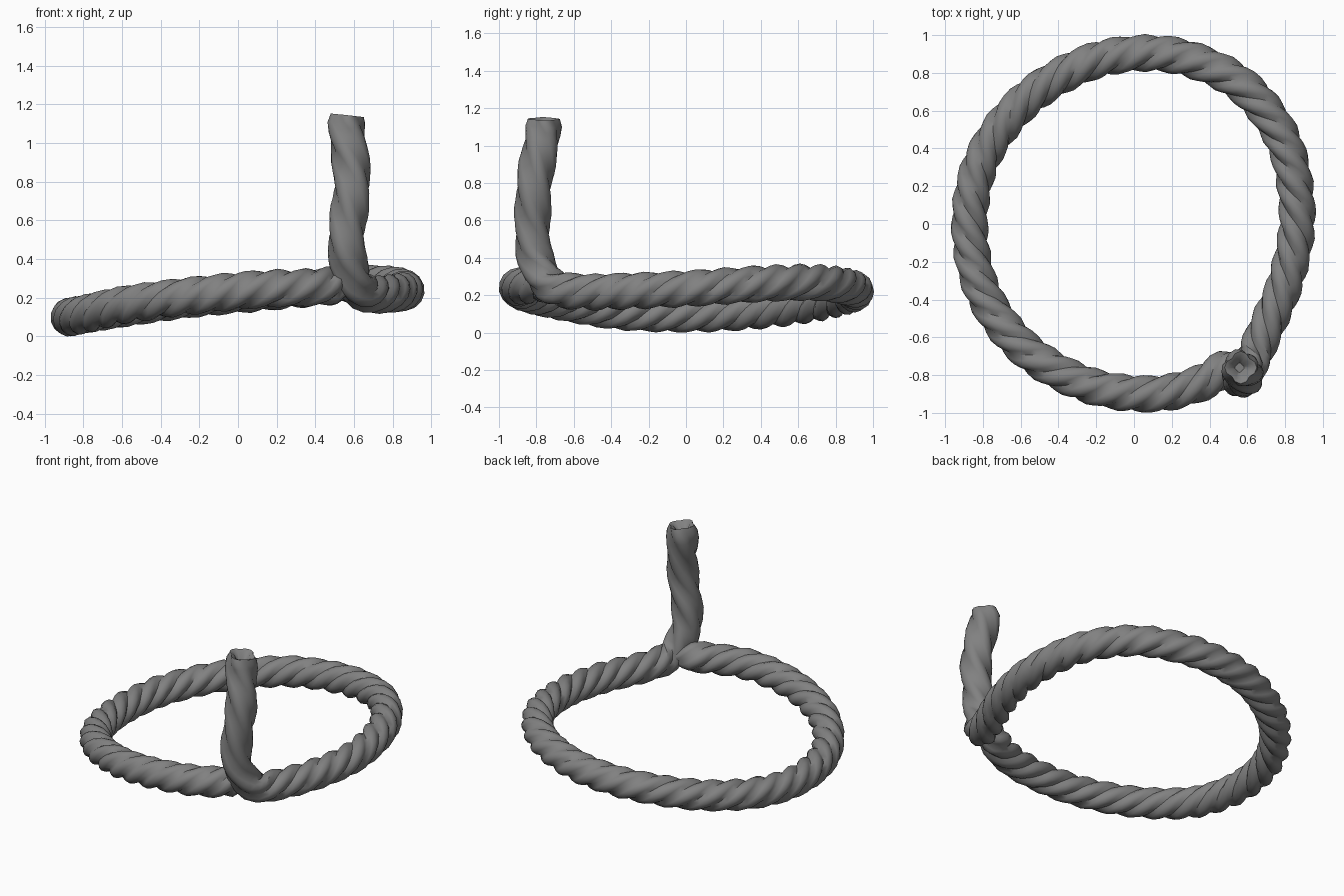
import bpy, bmesh, math
from mathutils import Vector

if "Cube" in bpy.data.objects:
    bpy.data.objects.remove(bpy.data.objects["Cube"])

# Centre line: free end at the top, down, then once around the loop
PATH = [(0.565, -0.76, 1.14), (0.562, -0.765, 1.06), (0.59, -0.81, 0.8), (0.562, -0.82, 0.52),
        (0.572, -0.80, 0.38), (0.625, -0.72, 0.245), (0.70, -0.55, 0.215),
        (0.81, -0.28, 0.22), (0.865, 0.05, 0.235), (0.80, 0.42, 0.26),
        (0.61, 0.70, 0.265), (0.36, 0.85, 0.245), (0.08, 0.905, 0.22),
        (-0.25, 0.85, 0.19), (-0.58, 0.65, 0.145), (-0.80, 0.35, 0.11),
        (-0.87, 0.0, 0.096), (-0.80, -0.36, 0.11), (-0.58, -0.66, 0.16),
        (-0.25, -0.85, 0.205), (0.10, -0.90, 0.24), (0.36, -0.84, 0.25),
        (0.48, -0.765, 0.26), (0.575, -0.725, 0.26)]
STRANDS, SIDES, STEP = 4, 16, 0.04


def smooth_path(points):
    """Catmull-Rom curve resampled at even spacing."""
    p = [Vector(q) for q in points]
    p = [2 * p[0] - p[1]] + p + [2 * p[-1] - p[-2]]
    dense = []
    for a, b, c, d in zip(p, p[1:], p[2:], p[3:]):
        for i in range(60):
            t = i / 60
            dense.append(0.5 * (2 * b + (c - a) * t + (2 * a - 5 * b + 4 * c - d) * t * t
                                + (3 * b - a - 3 * c + d) * t ** 3))
    dense.append(p[-2])
    out, travelled = [dense[0]], 0.0
    for a, b in zip(dense, dense[1:]):
        travelled += (b - a).length
        if travelled >= STEP:
            out.append(b)
            travelled -= STEP
    return out


def lobed_radius(angle):
    """Rounded strands with narrow creases between them."""
    return 0.078 + 0.023 * abs(math.cos(angle * STRANDS / 2))


# Rope: twisted strand profile swept along the path
pts = smooth_path(PATH)
bm = bmesh.new()
rings = []
normal = Vector((1, 0, 0))
twist = 0.0


def add_ring(centre, u, v, turn, scale=1.0):
    ring = []
    for k in range(SIDES):
        a = 2 * math.pi * k / SIDES
        r = lobed_radius(a) * scale
        ring.append(bm.verts.new(centre + r * (u * math.cos(a + turn) + v * math.sin(a + turn))))
    return ring


for i, c in enumerate(pts):
    tangent = (pts[min(i + 1, len(pts) - 1)] - pts[max(i - 1, 0)]).normalized()
    normal = (normal - tangent * normal.dot(tangent)).normalized()
    side = tangent.cross(normal)
    scale = 1.0
    if i == 0:
        # sunken, slightly drawn-in free end
        rings.append(add_ring(c + tangent * 0.06, normal, side, twist, 0.25))
        rings.append(add_ring(c + tangent * 0.01, normal, side, twist, 0.6))
        scale = 0.85
    elif i == len(pts) - 1:
        scale = 0.6
    elif i == len(pts) - 2:
        scale = 0.8
    rings.append(add_ring(c, normal, side, twist, scale))
    # the hanging end is laid a little looser than the loop
    pitch = 1.0 if i * STEP < 0.85 else 0.58
    twist -= 2 * math.pi * STEP / pitch

for a, b in zip(rings, rings[1:]):
    for k in range(SIDES):
        n = (k + 1) % SIDES
        bm.faces.new((a[k], a[n], b[n], b[k]))
bm.faces.new(rings[0])
bm.faces.new(rings[-1])
bmesh.ops.recalc_face_normals(bm, faces=bm.faces)

# Rest the rope on the ground
low = min(v.co.z for v in bm.verts)
bmesh.ops.translate(bm, verts=bm.verts, vec=(0, 0, -low))

mesh = bpy.data.meshes.new("rope")
bm.to_mesh(mesh)
bm.free()
rope = bpy.data.objects.new("rope", mesh)
bpy.context.collection.objects.link(rope)

# Dark grey fibre
fibre = bpy.data.materials.new("dark_fibre")
fibre.diffuse_color = (0.22, 0.22, 0.22, 1)
fibre.use_nodes = True
fibre.node_tree.nodes["Principled BSDF"].inputs["Base Color"].default_value = fibre.diffuse_color
mesh.materials.append(fibre)

bpy.context.view_layer.objects.active = rope
rope.select_set(True)
bpy.ops.object.shade_smooth_by_angle(angle=math.radians(50))
